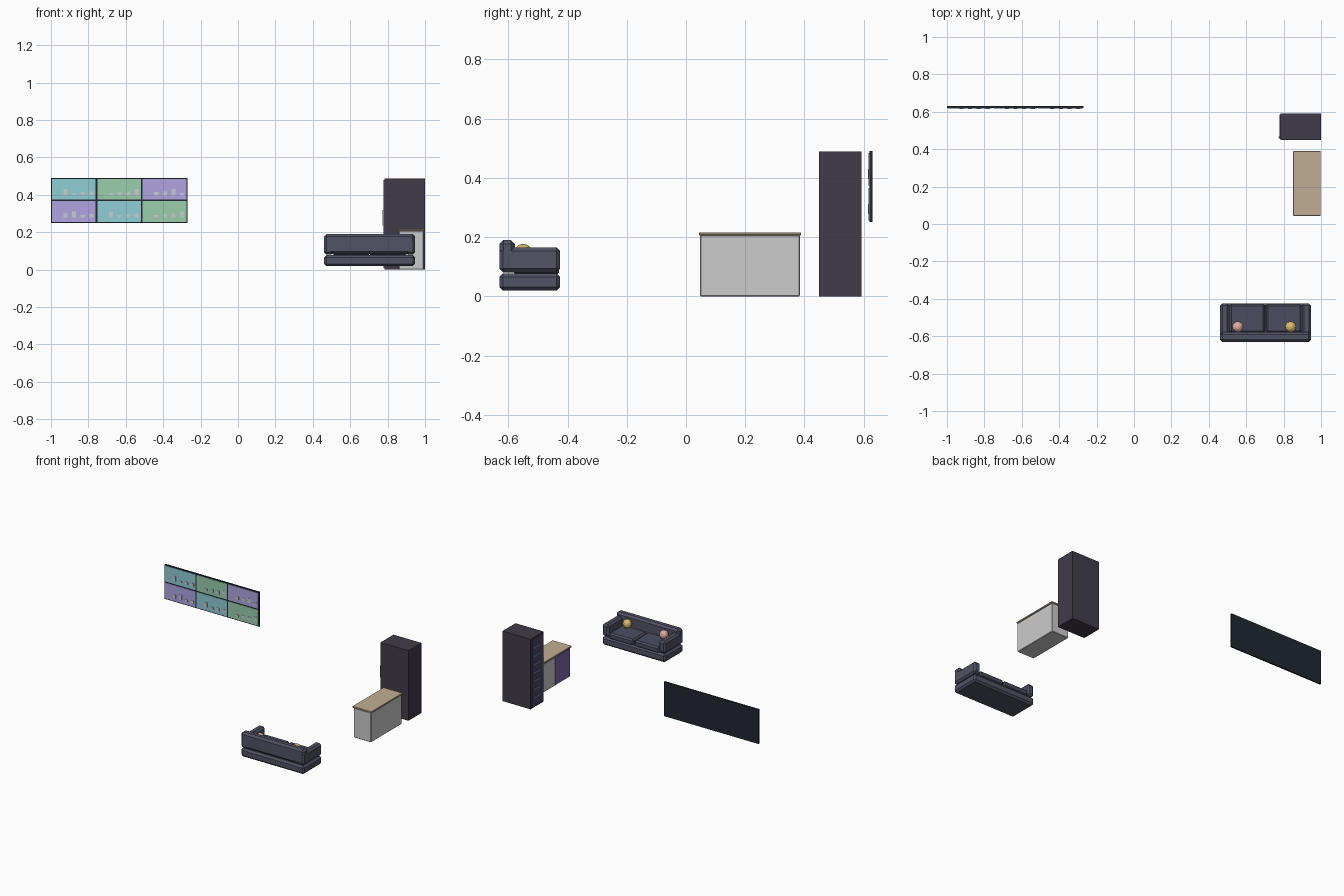
import bpy

if "Cube" in bpy.data.objects:
    bpy.data.objects.remove(bpy.data.objects["Cube"])


def mat(name, r, g, b):
    m = bpy.data.materials.new(name)
    m.diffuse_color = tuple((c / 255) ** 2.2 for c in (r, g, b)) + (1,)
    m.use_nodes = True
    m.node_tree.nodes["Principled BSDF"].inputs["Base Color"].default_value = m.diffuse_color
    return m


DARK = mat("dark_purple", 66, 62, 74)
DOOR = mat("rack_door", 76, 72, 98)
SLOT = mat("rack_light", 110, 130, 175)
FRAME = mat("frame", 38, 44, 52)
TEAL = mat("teal", 142, 204, 214)
GREEN = mat("green", 152, 206, 172)
PURPLE = mat("lilac", 174, 162, 224)
PALE = mat("pale_bar", 198, 204, 208)
GREY = mat("light_grey", 200, 200, 204)
TAN = mat("tan", 192, 172, 146)
VIOLET = mat("violet_door", 128, 104, 172)
SOFA = mat("sofa_fabric", 82, 84, 100)
SEAT = mat("seat_fabric", 76, 79, 96)
PINK = mat("pink", 226, 170, 160)
YELLOW = mat("yellow", 218, 186, 110)


def box(name, x, y, z, m, bevel=0.0):
    """Box from (min, max) ranges, optionally chamfered."""
    bpy.ops.mesh.primitive_cube_add(
        size=1, location=[(a + b) / 2 for a, b in (x, y, z)])
    o = bpy.context.object
    o.name = name
    o.scale = [b - a for a, b in (x, y, z)]
    bpy.ops.object.transform_apply(location=False, rotation=False, scale=True)
    o.data.materials.append(m)
    if bevel:
        mod = o.modifiers.new("chamfer", "BEVEL")
        mod.width, mod.segments = bevel, 1
    return o


# Wall display: backing frame, six panels, small bars on each
box("display_frame", (-1.0, -0.27), (0.62, 0.63), (0.25, 0.49), FRAME)
colours = [[PURPLE, TEAL, GREEN], [TEAL, GREEN, PURPLE]]
heights = [0.022, 0.034, 0.014, 0.020]
for row in range(2):
    for col in range(3):
        x0 = -0.995 + col * 0.2425
        z0 = 0.256 + row * 0.118
        box("display_panel", (x0, x0 + 0.234), (0.617, 0.621),
            (z0, z0 + 0.11), colours[row][col])
        for i in range(4):
            bx = x0 + 0.062 + i * 0.046
            h = heights[(i + col + row) % 4]
            box("display_bar", (bx, bx + 0.022), (0.615, 0.618),
                (z0 + 0.022, z0 + 0.022 + h), PALE)

# Tall cabinet with slotted door facing -x
box("cabinet_body", (0.784, 1.0), (0.449, 0.592), (0.0, 0.488), DARK)
box("cabinet_door", (0.779, 0.785), (0.455, 0.586), (0.01, 0.478), DOOR)
for i in range(7):
    z = 0.065 + i * 0.058
    box("cabinet_slot", (0.777, 0.78), (0.49, 0.57), (z, z + 0.009), SLOT)
box("cabinet_handle", (0.773, 0.78), (0.461, 0.468), (0.235, 0.32), GREY)

# Counter with two doors facing -x and an overhanging top
box("counter_body", (0.86, 0.993), (0.047, 0.385), (0.0, 0.206), GREY, 0.003)
box("counter_top", (0.85, 0.998), (0.044, 0.389), (0.206, 0.216), TAN, 0.002)
box("counter_door_violet", (0.856, 0.862), (0.053, 0.213), (0.01, 0.198), VIOLET)
box("counter_door_grey", (0.856, 0.862), (0.219, 0.379), (0.01, 0.198), GREY)

# Sofa facing +y: base, back, two arms, two seat cushions, two round pillows
box("sofa_base", (0.46, 0.947), (-0.63, -0.425), (0.019, 0.077), SOFA, 0.012)
box("sofa_back", (0.46, 0.947), (-0.63, -0.578), (0.083, 0.19), SOFA, 0.013)
for x0 in (0.46, 0.897):
    box("sofa_arm", (x0, x0 + 0.05), (-0.63, -0.425), (0.081, 0.165), SOFA, 0.012)
for x0, cx, m in ((0.51, 0.555, PINK), (0.706, 0.838, YELLOW)):
    box("seat_cushion", (x0, x0 + 0.191), (-0.582, -0.428), (0.07, 0.114), SEAT, 0.01)
    bpy.ops.mesh.primitive_uv_sphere_add(
        segments=12, ring_count=8, radius=0.03, location=(cx, -0.55, 0.147))
    o = bpy.context.object
    o.name = "pillow"
    o.data.materials.append(m)
